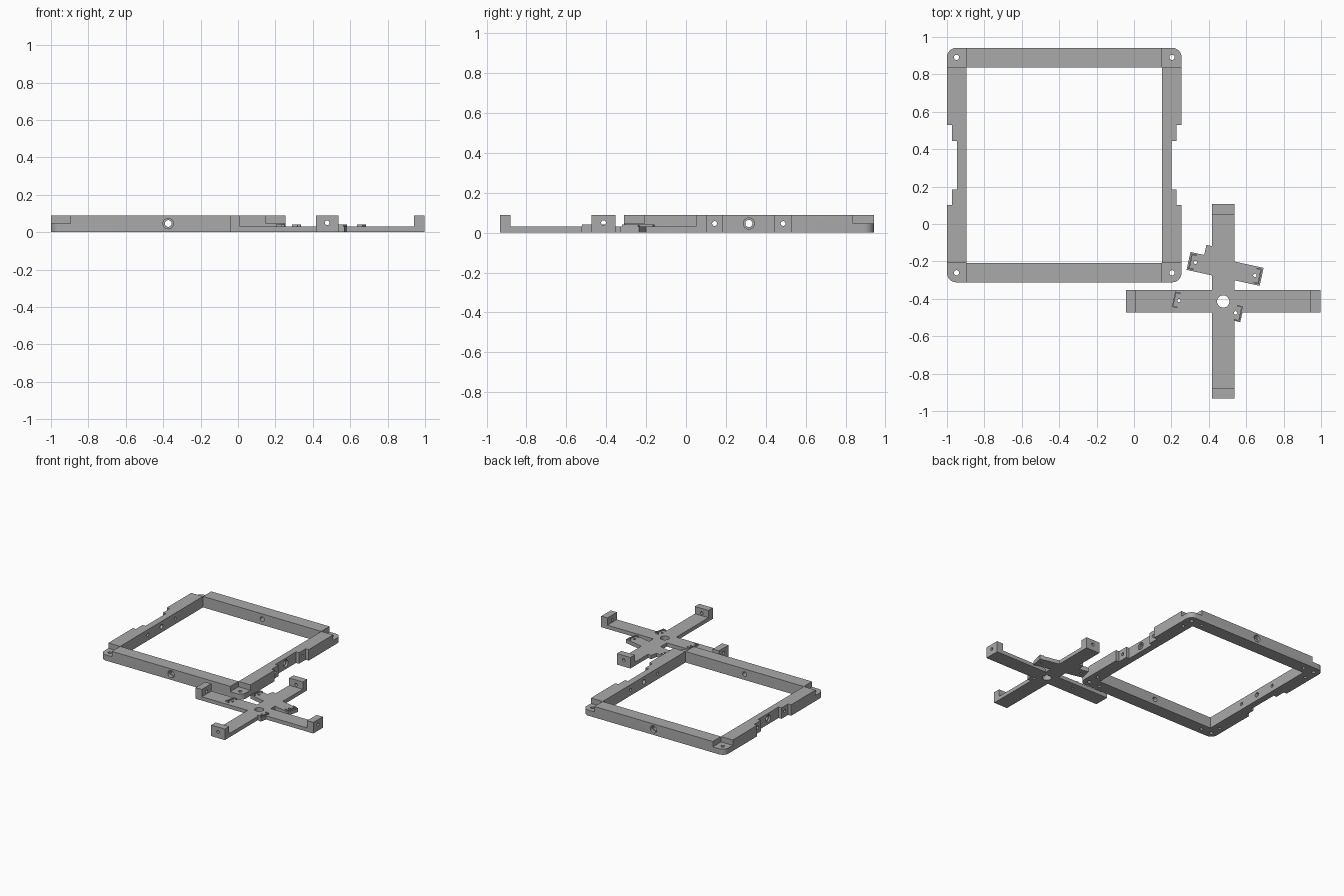
import bpy, bmesh, math
from mathutils import Matrix, Vector

if "Cube" in bpy.data.objects:
    bpy.data.objects.remove(bpy.data.objects["Cube"])

H, PLATE, PAD = 0.088, 0.03, 0.045
grey = bpy.data.materials.new("plain grey")
grey.diffuse_color = (0.40, 0.40, 0.40, 1)
grey.use_nodes = True
grey.node_tree.nodes["Principled BSDF"].inputs["Base Color"].default_value = grey.diffuse_color


def finish(bm, name):
    bmesh.ops.recalc_face_normals(bm, faces=bm.faces)
    me = bpy.data.meshes.new(name)
    bm.to_mesh(me)
    bm.free()
    ob = bpy.data.objects.new(name, me)
    bpy.context.collection.objects.link(ob)
    me.materials.append(grey)
    return ob


def prism(name, pts, z0, z1):
    bm = bmesh.new()
    f = bm.faces.new([bm.verts.new((x, y, z0)) for x, y in pts])
    g = bmesh.ops.extrude_face_region(bm, geom=[f])
    bmesh.ops.translate(bm, vec=(0, 0, z1 - z0),
                        verts=[v for v in g["geom"] if isinstance(v, bmesh.types.BMVert)])
    return finish(bm, name)


def add_box(bm, lo, hi, mat=Matrix()):
    lo, hi = Vector(lo), Vector(hi)
    m = mat @ Matrix.Translation((lo + hi) / 2) @ Matrix.Diagonal((*(hi - lo), 1))
    bmesh.ops.create_cube(bm, size=1, matrix=m)


def add_rod(bm, centre, r, length, axis="Z"):
    rot = {"X": Matrix.Rotation(math.pi / 2, 4, "Y"),
           "Y": Matrix.Rotation(math.pi / 2, 4, "X"), "Z": Matrix()}[axis]
    bmesh.ops.create_cone(bm, cap_ends=True, segments=24, radius1=r, radius2=r,
                          depth=length, matrix=Matrix.Translation(centre) @ rot)


def boolean(ob, other, op="DIFFERENCE"):
    # apply straight away and drop the helper
    mod = ob.modifiers.new("cut", "BOOLEAN")
    mod.object, mod.operation, mod.solver = other, op, "EXACT"
    bpy.context.view_layer.update()
    dg = bpy.context.evaluated_depsgraph_get()
    me = bpy.data.meshes.new_from_object(ob.evaluated_get(dg))
    ob.modifiers.clear()
    ob.data = me
    bpy.data.objects.remove(other)


def smooth(ob):
    bpy.ops.object.select_all(action="DESELECT")
    ob.select_set(True)
    bpy.context.view_layer.objects.active = ob
    bpy.ops.object.shade_smooth_by_angle(angle=math.radians(30))


# Square frame: rounded outline with stepped notches in both sides
cx, cy, half, r = -0.373, 0.315, 0.627, 0.05


def corner(sx, sy, a0):
    return [(cx + sx * (half - r) + r * math.cos(math.radians(a0 + a)),
             cy + sy * (half - r) + r * math.sin(math.radians(a0 + a)))
            for a in range(0, 91, 15)]


steps = [(0, -0.214), (0.027, -0.214), (0.027, -0.13), (0.053, -0.13)]
right = [(cx + half - d, cy + y) for d, y in steps]
right += [(cx + half - d, cy - y) for d, y in reversed(steps)]
left = [(2 * cx - x, y) for x, y in reversed(right)]
outline = (corner(1, -1, 270) + right + corner(1, 1, 0) + corner(-1, 1, 90)
           + left + corner(-1, -1, 180))
frame = prism("square_frame", outline, 0, H)

# Opening and lowered corner pads
inn = half - 0.104
bm = bmesh.new()
add_box(bm, (cx - inn, cy - inn, -0.1), (cx + inn, cy + inn, 0.2))
boolean(frame, finish(bm, "opening_cutter"))
signs = [(-1, -1), (1, -1), (1, 1), (-1, 1)]
bm = bmesh.new()
for sx, sy in signs:
    x, y = cx + sx * (inn + 0.1), cy + sy * (inn + 0.1)
    add_box(bm, (x - 0.1, y - 0.1, PAD), (x + 0.1, y + 0.1, 0.2))
boolean(frame, finish(bm, "pad_cutter"))

# Corner screw holes, blind holes below, and holes through the bars
bm = bmesh.new()
for sx, sy in signs:
    a, b = half - 0.051, half - 0.145
    add_rod(bm, (cx + sx * a, cy + sy * a, 0.04), 0.014, 0.3)
    add_rod(bm, (cx + sx * b, cy + sy * a, 0), 0.012, 0.05)
    add_rod(bm, (cx + sx * a, cy + sy * b, 0), 0.012, 0.05)
for s in (-1, 1):
    add_rod(bm, (cx, cy + s * 0.575, 0.046), 0.018, 0.2, "Y")
    add_rod(bm, (cx + s * 0.575, cy, 0.046), 0.018, 0.2, "X")
    for t in (-1, 1):
        add_rod(bm, (cx + s * 0.575, cy + t * 0.172, 0.046), 0.012, 0.2, "X")
boolean(frame, finish(bm, "hole_cutter"))
bm = bmesh.new()
for s in (-1, 1):
    add_rod(bm, (cx, cy + s * half, 0.046), 0.028, 0.05, "Y")
    add_rod(bm, (cx + s * (half - 0.053), cy, 0.046), 0.028, 0.03, "X")
boolean(frame, finish(bm, "counterbore_cutter"))
smooth(frame)

# Cross bracket: flat arms with upright end blocks
ox, oy, arm, w = 0.477, -0.414, 0.52, 0.06
tee = [(arm, -w), (arm, w), (w, w)]
pts = []
for k in range(4):
    c, s = round(math.cos(k * math.pi / 2)), round(math.sin(k * math.pi / 2))
    pts += [(ox + c * x - s * y, oy + s * x + c * y) for x, y in tee]
cross = prism("cross_bracket", pts, 0, PLATE)
bm = bmesh.new()
for k in range(4):
    m = Matrix.Translation((ox, oy, 0)) @ Matrix.Rotation(k * math.pi / 2, 4, "Z")
    add_box(bm, (arm - 0.055, -w, 0), (arm, w, H), m)
boolean(cross, finish(bm, "end_blocks"), "UNION")

# Tilted motor plate across the bracket, with its small cable tab
tilt = Matrix.Rotation(math.radians(-12.3), 4, "Z")
upper = Matrix.Translation((0.487, -0.24, 0)) @ tilt
lower = Matrix.Translation((0.392, -0.442, 0)) @ tilt
for name, lo, hi, m in [
        ("motor_plate", (-0.2, -0.049, 0), (0.2, 0.049, PLATE), upper),
        ("cable_tab", (-0.125, 0, 0), (-0.05, 0.104, PLATE), upper),
        ("side_tab", (0.1, -0.043, 0), (0.19, 0.043, PLATE), lower)]:
    bm = bmesh.new()
    add_box(bm, lo, hi, m)
    boolean(cross, finish(bm, name), "UNION")

# Holes: centre, end blocks and motor screws
bm = bmesh.new()
add_rod(bm, (ox, oy, 0), 0.033, 0.3)
for s in (-1, 1):
    add_rod(bm, (ox + s * arm, oy, 0.05), 0.012, 0.2, "X")
    add_rod(bm, (ox, oy + s * arm, 0.05), 0.012, 0.2, "Y")
    for m, u in ((upper, 0.163), (lower, 0.155)):
        add_rod(bm, m @ Vector((s * u, 0, 0)), 0.009, 0.3)
boolean(cross, finish(bm, "bracket_hole_cutter"))
smooth(cross)

# Thin raised clips that hold the motor ends
for label, m, u in (("upper", upper, 0.163), ("lower", lower, 0.155)):
    for side, s in (("left", -1), ("right", 1)):
        e, t = u + 0.03, 0.007
        shape = [(e, -0.042), (e, 0.042), (e - 0.03, 0.042), (e - 0.03, 0.042 - t),
                 (e - t, 0.042 - t), (e - t, t - 0.042), (e - 0.03, t - 0.042),
                 (e - 0.03, -0.042)]
        clip = prism(f"{label}_{side}_clip", [(s * x, y) for x, y in shape],
                     PLATE - 0.003, 0.04)
        clip.data.transform(m)
